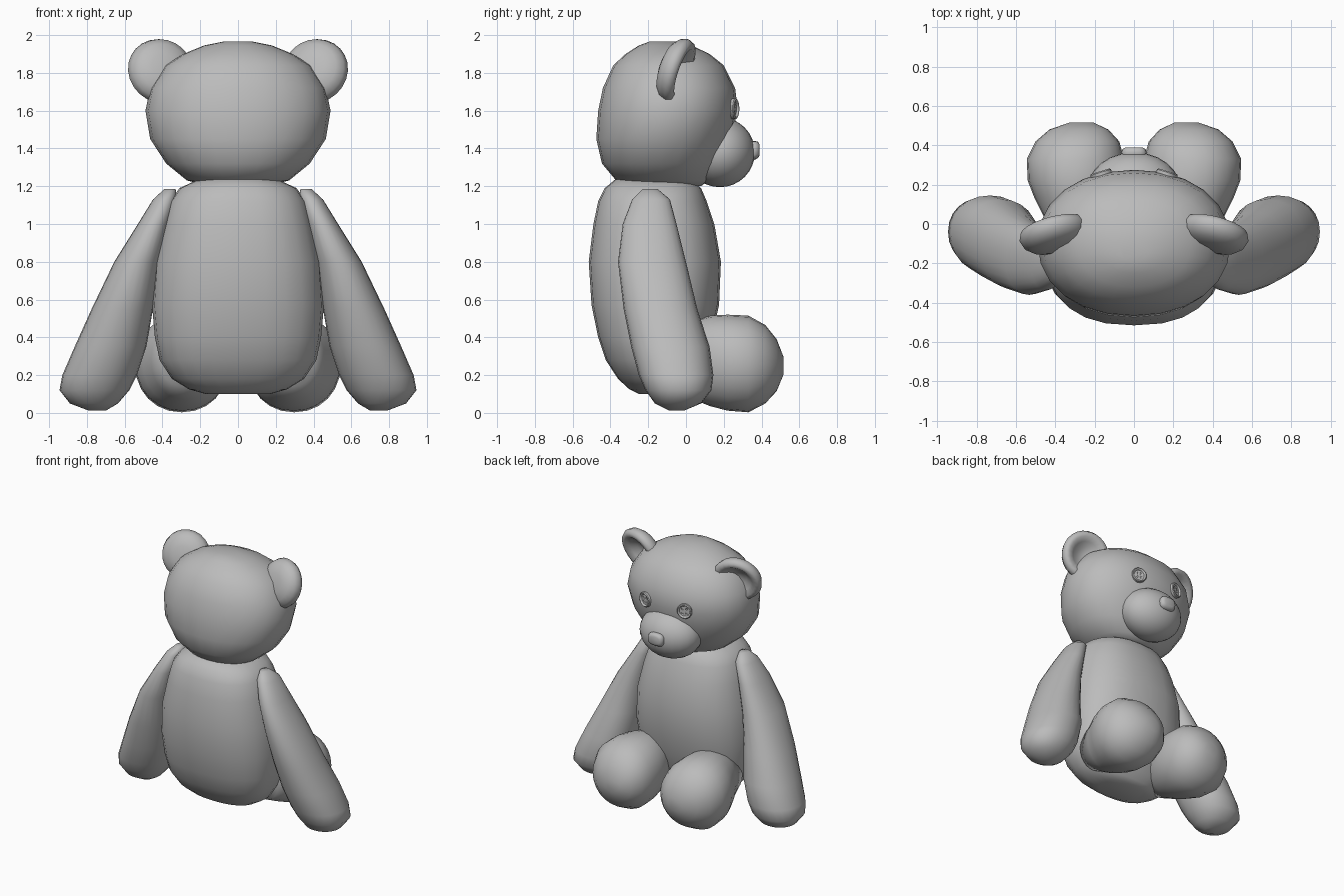
import bpy, bmesh, math
from mathutils import Matrix, Vector

if "Cube" in bpy.data.objects:
    bpy.data.objects.remove(bpy.data.objects["Cube"])

grey = bpy.data.materials.new("soft grey")
grey.diffuse_color = (0.5, 0.5, 0.5, 1)
grey.use_nodes = True
grey.node_tree.nodes["Principled BSDF"].inputs["Base Color"].default_value = grey.diffuse_color


def finish(name, bm, angle=180):
    bmesh.ops.recalc_face_normals(bm, faces=bm.faces)
    me = bpy.data.meshes.new(name)
    bm.to_mesh(me)
    bm.free()
    ob = bpy.data.objects.new(name, me)
    bpy.context.collection.objects.link(ob)
    me.materials.append(grey)
    bpy.ops.object.select_all(action='DESELECT')
    ob.select_set(True)
    bpy.context.view_layer.objects.active = ob
    bpy.ops.object.shade_smooth_by_angle(angle=math.radians(angle))
    return ob


def loft(name, rings, axis='z', side=1, power=2.0, n=24):
    """Skin over superellipse rings: (position, xmin, xmax, vmin, vmax)."""
    bm = bmesh.new()
    loops = []
    for t, x0, x1, v0, v1 in rings:
        loop = []
        for i in range(n):
            a = 2 * math.pi * i / n
            c, s = math.cos(a), math.sin(a)
            c = math.copysign(abs(c) ** (2 / power), c)
            s = math.copysign(abs(s) ** (2 / power), s)
            x = side * ((x0 + x1) / 2 + c * (x1 - x0) / 2)
            v = (v0 + v1) / 2 + s * (v1 - v0) / 2
            loop.append(bm.verts.new((x, v, t) if axis == 'z' else (x, t, v)))
        loops.append(loop)
    for a, b in zip(loops, loops[1:]):
        for i in range(n):
            j = (i + 1) % n
            bm.faces.new((a[i], a[j], b[j], b[i]))
    bm.faces.new(loops[0])
    bm.faces.new(loops[-1])
    return finish(name, bm)


def lathe(name, profile, matrix, n=24, angle=180):
    """Spin (radius, height) points around the local y axis."""
    bm = bmesh.new()
    vs = [bm.verts.new((r, h, 0)) for r, h in profile]
    es = [bm.edges.new(p) for p in zip(vs, vs[1:])]
    bmesh.ops.spin(bm, geom=vs + es, cent=(0, 0, 0), axis=(0, 1, 0),
                   angle=2 * math.pi, steps=n, use_merge=True)
    bmesh.ops.remove_doubles(bm, verts=bm.verts, dist=1e-5)
    bmesh.ops.transform(bm, matrix=matrix, verts=bm.verts)
    return finish(name, bm, angle)


# Body and head
loft("body", [
    (0.10, -.17, .17, -.25, -.02), (0.125, -.26, .26, -.30, .01),
    (0.18, -.35, .35, -.36, .05), (0.28, -.415, .415, -.425, .10),
    (0.40, -.44, .44, -.465, .135), (0.57, -.455, .455, -.50, .175),
    (0.80, -.44, .44, -.515, .185), (1.00, -.395, .395, -.49, .15),
    (1.12, -.36, .36, -.465, .11), (1.19, -.31, .31, -.43, .08),
    (1.24, -.20, .20, -.37, .02)], power=2.4)
loft("head", [
    (1.20, -.15, .15, -.20, .08), (1.23, -.27, .27, -.37, .12),
    (1.32, -.38, .38, -.445, .18), (1.45, -.465, .465, -.475, .235),
    (1.60, -.49, .49, -.465, .275), (1.72, -.465, .465, -.44, .26),
    (1.84, -.385, .385, -.385, .20), (1.90, -.29, .29, -.32, .125),
    (1.945, -.18, .18, -.25, .03), (1.967, -.07, .07, -.19, -.06)], power=2.15)

# Muzzle and nose
bm = bmesh.new()
bmesh.ops.create_uvsphere(bm, u_segments=24, v_segments=16, radius=1)
bmesh.ops.transform(bm, verts=bm.verts, matrix=Matrix.Translation((0, .18, 1.38))
                    @ Matrix.Diagonal((.235, .185, .185, 1)))
finish("muzzle", bm)
loft("nose", [(.32, -.06, .06, 1.345, 1.435), (.365, -.065, .065, 1.34, 1.44),
              (.382, -.058, .058, 1.35, 1.435), (.39, -.04, .04, 1.365, 1.42)],
     axis='y', power=2.8, n=16)

for side, tag in ((1, "right"), (-1, "left")):
    # Arms: slanting out and forward to the ground
    loft(tag + "_arm", [
        (.012, .70, .79, -.09, -.01), (.05, .635, .89, -.165, .08),
        (.12, .575, .945, -.215, .135), (.20, .535, .93, -.25, .145),
        (.35, .485, .865, -.29, .125), (.55, .45, .775, -.33, .06),
        (.80, .41, .655, -.36, .0), (1.00, .36, .53, -.335, -.05),
        (1.13, .325, .45, -.285, -.085), (1.185, .33, .39, -.23, -.15)],
        side=side, power=2.15)
    # Legs: stubby, pointing forward
    loft(tag + "_leg", [
        (-.10, .18, .41, .14, .42), (.04, .10, .46, .07, .49),
        (.13, .065, .505, .035, .515), (.22, .05, .54, .012, .52),
        (.33, .05, .545, .003, .515), (.42, .075, .50, .05, .465),
        (.48, .13, .43, .115, .39), (.515, .205, .33, .20, .30)],
        axis='y', side=side, power=2.1)
    # Ears: cupped discs leaning forward
    lathe(tag + "_ear", [
        (0, -.07), (.07, -.068), (.13, -.05), (.165, -.02), (.178, .02),
        (.165, .05), (.135, .055), (.10, .03), (.06, .0), (0, -.015)],
        Matrix.Translation((side * .405, -.06, 1.815))
        @ Matrix.Rotation(math.radians(-15 * side), 4, 'Z')
        @ Matrix.Rotation(math.radians(-18), 4, 'X'))
    # Button eyes with raised rim and four holes
    place = (Matrix.Translation((side * .165, .247, 1.61))
             @ Matrix.Rotation(math.radians(-17 * side), 4, 'Z'))
    eye = lathe(tag + "_button_eye", [
        (0, -.02), (.055, -.02), (.055, .016), (.049, .022), (.042, .018),
        (.038, .010), (0, .010)], place, angle=30)
    bm = bmesh.new()
    for hx in (-.015, .015):
        for hz in (-.015, .015):
            bmesh.ops.create_cone(
                bm, cap_ends=True, segments=10, radius1=.008, radius2=.008, depth=.03,
                matrix=place @ Matrix.Translation((hx, .015, hz))
                @ Matrix.Rotation(math.pi / 2, 4, 'X'))
    cutter = finish(tag + "_eye_hole_cutter", bm)
    cutter.hide_render = True
    cutter.hide_set(True)
    cut = eye.modifiers.new("holes", 'BOOLEAN')
    cut.operation = 'DIFFERENCE'
    cut.object = cutter
